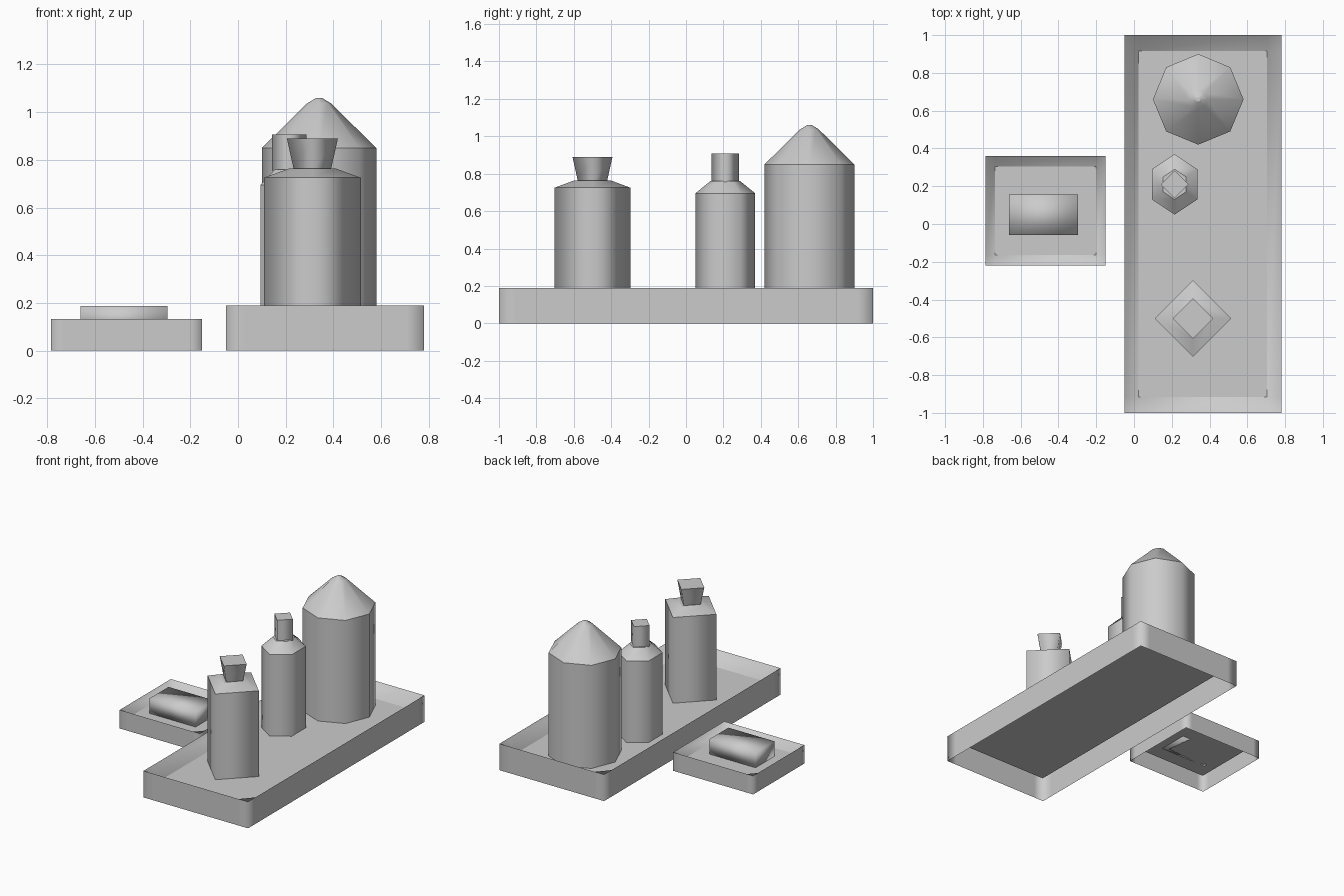
import bpy, bmesh, math

cube = bpy.data.objects.get("Cube")
if cube:
    bpy.data.objects.remove(cube)

grey = bpy.data.materials.new("plain_grey")
grey.use_nodes = True
grey.diffuse_color = (0.6, 0.6, 0.6, 1)
grey.node_tree.nodes["Principled BSDF"].inputs["Base Color"].default_value = grey.diffuse_color


def finish(name, bm):
    bmesh.ops.recalc_face_normals(bm, faces=bm.faces)
    mesh = bpy.data.meshes.new(name)
    bm.to_mesh(mesh)
    bm.free()
    mesh.materials.append(grey)
    obj = bpy.data.objects.new(name, mesh)
    bpy.context.collection.objects.link(obj)
    return obj


def tray(name, xs, ys, floor, height):
    """Open-bottomed shell: sunken floor, sloped inner sides, upright outer walls."""
    bm = bmesh.new()
    grid = [[bm.verts.new((x, y, floor if 0 < i < 3 and 0 < j < 3 else height))
             for j, y in enumerate(ys)] for i, x in enumerate(xs)]
    for i in range(3):
        for j in range(3):
            face = bm.faces.new((grid[i][j], grid[i + 1][j],
                                 grid[i + 1][j + 1], grid[i][j + 1]))
            face.smooth = (i, j) != (1, 1)
            if not face.smooth:
                for edge in face.edges:
                    edge.smooth = False
    rim = [e for e in bm.edges if e.is_boundary]
    walls = bmesh.ops.extrude_edge_only(bm, edges=rim)["geom"]
    for item in walls:
        if isinstance(item, bmesh.types.BMVert):
            item.co.z = 0
        elif isinstance(item, bmesh.types.BMFace):
            item.smooth = True
    for edge in rim:
        edge.smooth = False
    return finish(name, bm)


def turned(name, centre, sides, profile, creases, turn=90, squash=1):
    """Faceted column from (radius, z) rings, smooth around, sharp at chosen rings."""
    bm = bmesh.new()
    rings = []
    for radius, z in profile:
        angles = [math.radians(turn + 360 * k / sides) for k in range(sides)]
        rings.append([bm.verts.new((centre[0] + squash * radius * math.cos(a),
                                    centre[1] + radius * math.sin(a), z)) for a in angles])
    for low, high in zip(rings, rings[1:]):
        for k in range(sides):
            n = (k + 1) % sides
            bm.faces.new((low[k], low[n], high[n], high[k])).smooth = True
    for end in (rings[0], rings[-1]):
        bm.faces.new(end)
    for r in creases:
        for k in range(sides):
            bm.edges.get((rings[r][k], rings[r][(k + 1) % sides])).smooth = False
    return finish(name, bm)


# Trays
tray("long_tray", (-0.05, 0.025, 0.705, 0.78), (-1, -0.915, 0.915, 1), 0.11, 0.19)
tray("small_tray", (-0.785, -0.735, -0.2, -0.15), (-0.22, -0.165, 0.305, 0.36), 0.08, 0.133)

# Bar of soap, softly shaded all over
bm = bmesh.new()
bmesh.ops.create_cube(bm, size=1)
bmesh.ops.scale(bm, vec=(0.365, 0.215, 0.108), verts=bm.verts)
bmesh.ops.translate(bm, vec=(-0.478, 0.048, 0.134), verts=bm.verts)
for face in bm.faces:
    face.smooth = True
finish("soap_bar", bm)

# Large jar with a conical lid
jar = (0.34, 0.66)
turned("jar_body", jar, 8, [(0.24, 0.11), (0.24, 0.85)], (0, 1))
turned("jar_lid", jar, 8, [(0.24, 0.85), (0.05, 1.037), (0.012, 1.06)], (0, 2))

# Slim six-sided bottle with a square cap
slim = (0.215, 0.21)
turned("slim_bottle", slim, 6, [(0.16, 0.11), (0.16, 0.695), (0.08, 0.76)], (0, 1, 2), squash=0.87)
turned("slim_bottle_cap", slim, 4, [(0.073, 0.755), (0.073, 0.907)], (0, 1))

# Square bottle with a flared stopper
square = (0.312, -0.5)
turned("square_bottle", square, 4, [(0.203, 0.11), (0.203, 0.725), (0.1, 0.763)], (0, 1, 2))
turned("square_bottle_stopper", square, 4, [(0.078, 0.76), (0.107, 0.89)], (0, 1))
